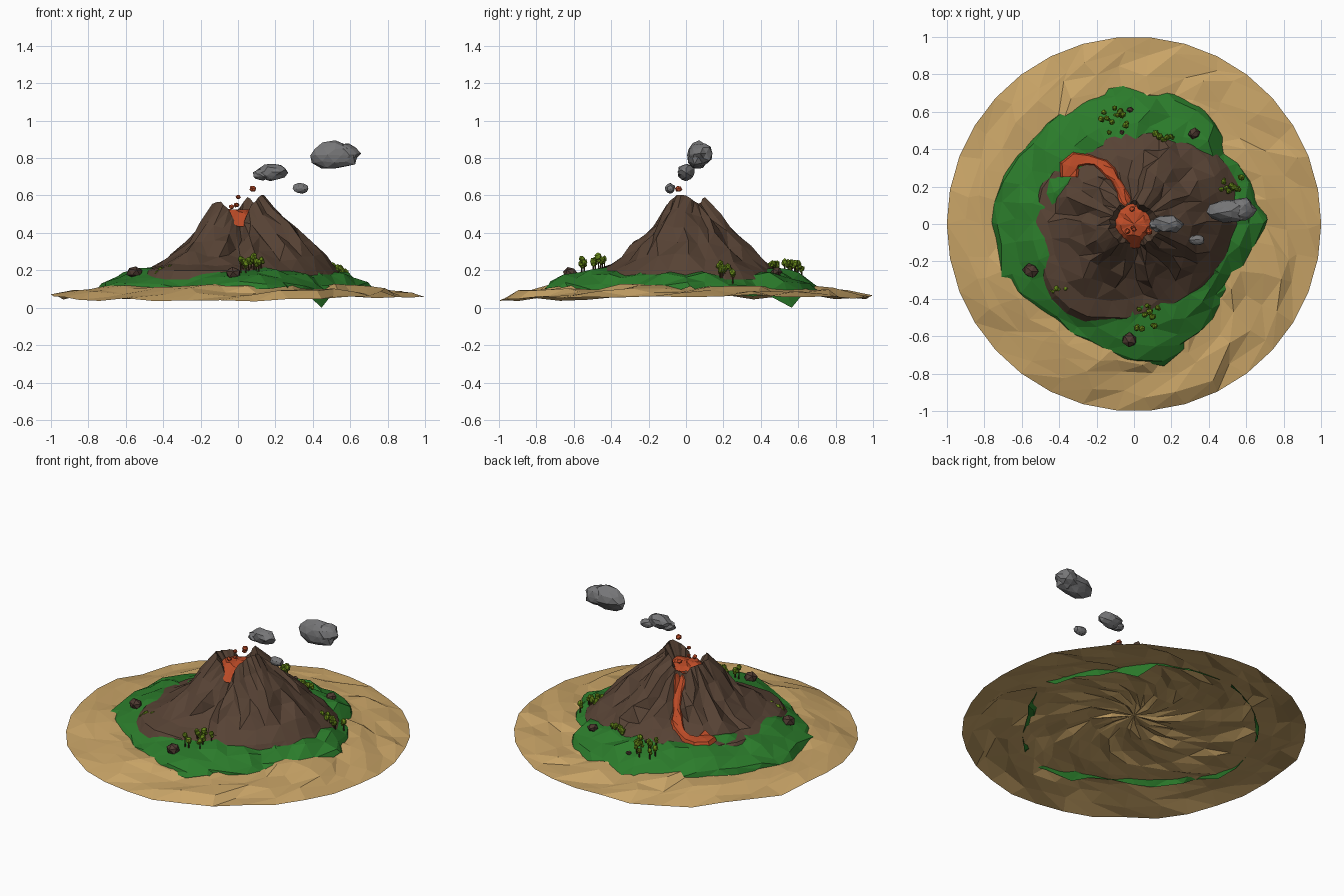
import bpy, bmesh, math, random
from mathutils import Vector, Matrix
from mathutils.bvhtree import BVHTree

if "Cube" in bpy.data.objects:
    bpy.data.objects.remove(bpy.data.objects["Cube"])

R = random.Random(11)
jit = lambda a: R.uniform(-a, a)


def material(name, rgb):
    m = bpy.data.materials.new(name)
    m.diffuse_color = (*rgb, 1)
    m.use_nodes = True
    m.node_tree.nodes["Principled BSDF"].inputs["Base Color"].default_value = m.diffuse_color
    return m


SAND = material("sand", (0.58, 0.37, 0.135))
GRASS = material("grass", (0.024, 0.20, 0.024))
ROCK = material("rock", (0.095, 0.055, 0.035))
LAVA = material("lava", (0.50, 0.07, 0.02))
STONE = material("stone", (0.075, 0.042, 0.03))
LEAF = material("leaf", (0.14, 0.26, 0.01))
BARK = material("bark", (0.06, 0.03, 0.012))
SMOKE = material("smoke", (0.18, 0.18, 0.185))


def finish(bm, name, mat):
    me = bpy.data.meshes.new(name)
    bm.to_mesh(me)
    ob = bpy.data.objects.new(name, me)
    me.materials.append(mat)
    bpy.context.collection.objects.link(ob)
    return ob


def table(vals, ang):
    """Linear lookup in a closed table spread evenly round the circle."""
    f = (ang / math.tau * len(vals)) % len(vals)
    i = int(f)
    return vals[i] + (vals[(i + 1) % len(vals)] - vals[i]) * (f - i)


def polar_sheet(name, mat, rings, n, centre=None):
    """Faceted sheet from rings (outside to inside), each a function angle, column -> (r, z, twist)."""
    bm = bmesh.new()
    rows = []
    for ring in rings:
        row = []
        for i in range(n):
            a = math.tau * i / n
            r, z, tw = ring(a, i)
            row.append(bm.verts.new((r * math.cos(a + tw), r * math.sin(a + tw), z)))
        rows.append(row)
    for o, q in zip(rows, rows[1:]):
        for i in range(n):
            j = (i + 1) % n
            bm.faces.new((o[i], o[j], q[j], q[i]))
    if centre is not None:
        c = bm.verts.new((0, 0, centre))
        for i in range(n):
            bm.faces.new((rows[-1][i], rows[-1][(i + 1) % n], c))
    bmesh.ops.triangulate(bm, faces=bm.faces[:])
    tree = BVHTree.FromBMesh(bm)
    finish(bm, name, mat)
    return tree


def ground(tree, x, y):
    hit = tree.ray_cast(Vector((x, y, 5)), Vector((0, 0, -1)))[0]
    return hit.z if hit else 0.0


def add_blob(bm, c, size, rough=0.15, sub=1):
    """Jittered faceted lump."""
    vs = bmesh.ops.create_icosphere(bm, subdivisions=sub, radius=1)["verts"]
    turn = Matrix.Rotation(jit(3), 3, Vector((jit(1), jit(1), 1)).normalized())
    for v in vs:
        p = (turn @ v.co) * (1 + jit(rough))
        v.co = Vector(c) + Vector((p.x * size[0], p.y * size[1], p.z * size[2]))


# sand: swirled, slightly domed sheet with rough facets
def sand_ring(r):
    def f(a, i):
        if r == 1:
            return 1.0, 0.058 + jit(0.015) - 0.01 * max(0, -math.sin(a)), 0
        return (r + jit(0.03) * min(1, r * 1.5), 0.06 + 0.092 * (1 - r * r) + jit(0.02),
                (1 - r) * 2.0 + jit(0.05))
    return f


polar_sheet("sand_beach", SAND,
            [sand_ring(r) for r in (1, .91, .82, .73, .63, .52, .40, .27, .13)], 34, 0.155)

# grass: collar between beach and mountain, its hem dipping under the sand
GRASS_R = [.70, .66, .64, .72, .72, .72, .71, .71, .74, .74, .74, .70, .65, .71, .76, .68, .61, .63]


def grass_ring(t, z, jz):
    def f(a, i):
        if t > 1 and i == 5:
            return 0.72, 0.0, 0.03          # lone spike below the beach
        return table(GRASS_R, a) * t + jit(0.016), z + jit(jz), jit(0.05)
    return f


grass = polar_sheet("grass_collar", GRASS,
                    [grass_ring(*g) for g in ((1.02, .088, .028), (.97, .128, .014), (.86, .17, .02),
                                              (.74, .198, .016), (.6, .215, .012), (.45, .21, .0))], 36)

# mountain: ridged cone with notched crater rim, foot hollow on the left, steep on the right
BASE_R = [.53, .55, .54, .51, .49, .48, .46, .52, .52, .54, .53, .56, .55, .50, .48, .47, .47, .50]
RIM_R = [.13, .13, .12, .11, .12, .11, .11, .13, .13, .13, .13, .13, .12, .11, .11, .12, .12, .13]
RIM_Z = [.60, .57, .55, .60, .55, .50, .48, .54, .54, .55, .56, .57, .54, .46, .42, .54, .575, .605]
HOLLOW = [1.05, 1.15, 1.25, 1.25, 1.25, 1.3, 1.45, 1.6, 1.75, 1.75, 1.75, 1.6, 1.5, 1.4, 1.35, 1.2, 1.1, 1.0]
N = 34
ridge = [(0.022 if i % 3 == 0 else -0.012) + jit(0.03) for i in range(N)]


def slope_ring(s):
    def f(a, i):
        b, t, tz = table(BASE_R, a), table(RIM_R, a), table(RIM_Z, a)
        if s < 0:
            return b * 1.08, 0.15, 0
        mid = math.sin(math.pi * s)
        r = b + (t - b) * s + ridge[i] * mid + jit(0.018) * mid + jit(0.012)
        z = 0.2 + (tz - 0.2) * s ** table(HOLLOW, a) + jit(0.02) * mid
        return r, z, jit(0.09) * mid
    return f


mountain = polar_sheet("mountain", ROCK,
                       [slope_ring(s) for s in (-1, 0, .2, .4, .6, .8, 1)]
                       + [lambda a, i: (.06, .45, 0)], N, 0.44)

# lava pool in the crater, spilling into the front notch
polar_sheet("lava_pool", LAVA,
            [lambda a, i: (table([.10, .10, .11, .11, .11, .11, .11, .12, .135, .11], a + .15) + jit(.008),
                           table([.50, .50, .49, .50, .50, .50, .49, .47, .42, .48], a + .15), 0),
             lambda a, i: (.065 + jit(.01), .518 + jit(.01), .1)], 20, 0.525)

# lava stream running down the back left slope: x, y, half width
PATH = [(-.02, .08, .035), (-.045, .13, .026), (-.07, .18, .022), (-.10, .235, .022), (-.13, .28, .03),
        (-.165, .315, .028), (-.205, .335, .022), (-.25, .345, .028), (-.31, .345, .04), (-.345, .31, .05),
        (-.345, .25, .04)]


def top(x, y):
    return max(ground(mountain, x, y), ground(grass, x, y))


bm = bmesh.new()
rows = []
for k, (x, y, w) in enumerate(PATH):
    a, b = PATH[max(k - 1, 0)], PATH[min(k + 1, len(PATH) - 1)]
    d = Vector((b[0] - a[0], b[1] - a[1])).normalized()
    w *= 1 + jit(.12)
    row = []
    for s in (-1.25, -.8, 0, .8, 1.25):
        px, py = x - d.y * w * s, y + d.x * w * s
        lift = -0.012 if abs(s) > 1 else 0.016 + jit(.004)
        row.append(bm.verts.new((px, py, top(px, py) + lift)))
    rows.append(row)
for p, q in zip(rows, rows[1:]):
    for i in range(4):
        bm.faces.new((p[i], q[i], q[i + 1], p[i + 1]))
bmesh.ops.reverse_faces(bm, faces=bm.faces[:])
bmesh.ops.triangulate(bm, faces=bm.faces[:])
finish(bm, "lava_stream", LAVA)

# flying lava bits
bm = bmesh.new()
for x, y, z, r in ((.08, -.04, .635, .02), (0, -.03, .592, .014), (-.035, -.04, .54, .015),
                   (-.01, .08, .55, .016), (-.005, -.02, .548, .013)):
    add_blob(bm, (x, y, z), (r, r, r * .9), 0.15)
finish(bm, "lava_bits", LAVA)

# boulders on the grass
for k, (x, y, r) in enumerate([(-.55, -.25, .045), (-.025, -.62, .044), (.32, .485, .033), (-.02, .61, .018),
                               (-.065, .49, .014)]):
    bm = bmesh.new()
    add_blob(bm, (x, y, ground(grass, x, y) + r * .35), (r, r * .9, r * .75), 0.14)
    finish(bm, f"boulder_{k + 1}", STONE)

# tree groves: centre, spread, count, trunk height
for k, (cx, cy, sx, sy, n, h) in enumerate([(-.11, .55, .065, .07, 10, .055), (.155, .47, .04, .02, 5, .022),
                                            (.52, .21, .055, .05, 9, .05), (.07, -.50, .055, .065, 9, .06),
                                            (-.38, -.355, .05, .015, 7, .008)]):
    trunks, leaves = bmesh.new(), bmesh.new()
    for i in range(n):
        x, y, hh = cx + sx * (2 * i / (n - 1) - 1), cy + jit(sy), h * R.uniform(.65, 1.15)
        z = ground(grass, x, y)
        bmesh.ops.create_cone(trunks, cap_ends=True, segments=5, radius1=.005, radius2=.003, depth=hh + .02,
                              matrix=Matrix.Translation((x, y, z + hh / 2 - .01)))
        r = R.uniform(.014, .02)
        add_blob(leaves, (x, y, z + hh + r * .4), (r, r, r * 1.15), 0.12)
        add_blob(leaves, (x + jit(.014), y + jit(.014), z + hh * .8), (r * .7, r * .7, r * .7), 0.12)
    finish(trunks, f"grove_{k + 1}_trunks", BARK)
    finish(leaves, f"grove_{k + 1}_leaves", LEAF)

# smoke puffs drifting to the right
PUFFS = {"smoke_large": [(.515, .065, .81, .125, .06, .075), (.57, .08, .82, .08, .058, .065)],
         "smoke_medium": [(.18, 0, .725, .08, .047, .045), (.125, -.005, .71, .045, .035, .03)],
         "smoke_small": [(.333, -.085, .637, .042, .028, .028)]}
for name, lumps in PUFFS.items():
    bm = bmesh.new()
    for x, y, z, a, b, c in lumps:
        add_blob(bm, (x, y, z), (a, b, c), 0.15, 2)
    finish(bm, name, SMOKE)
